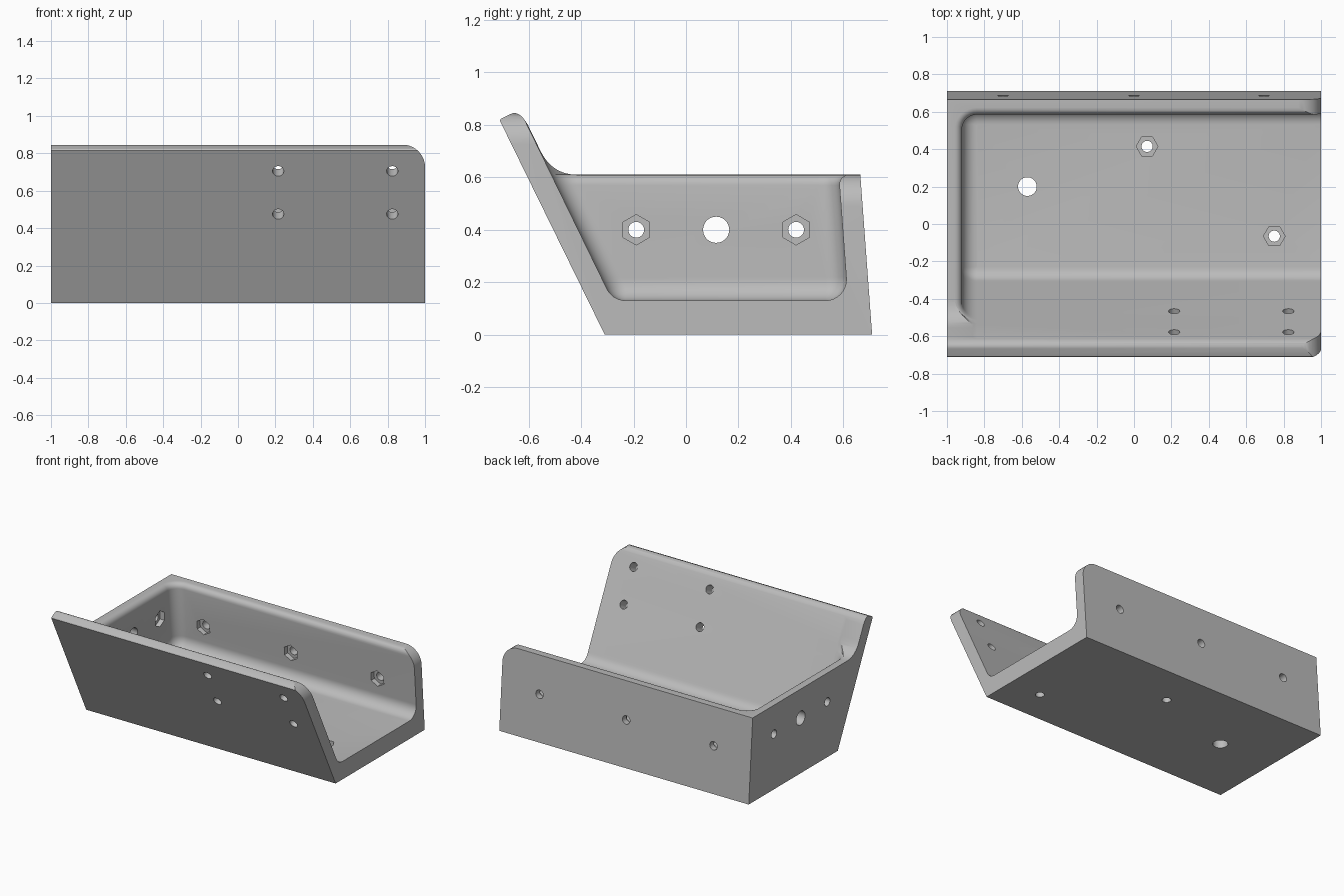
import bpy, bmesh, math
from mathutils import Vector

if "Cube" in bpy.data.objects:
    bpy.data.objects.remove(bpy.data.objects["Cube"])

grey = bpy.data.materials.new("neutral_grey")
grey.diffuse_color = (0.5, 0.5, 0.5, 1)
grey.use_nodes = True
grey.node_tree.nodes["Principled BSDF"].inputs["Base Color"].default_value = grey.diffuse_color

FLOOR, RIM, LEFT = 0.13, 0.61, -0.92      # floor top, rim height, inside of end wall
K_FRONT, K_BACK = 0.487, -0.074           # outward lean of the two long walls


def loft(name, rings):
    """Closed solid through rings of equal point count."""
    bm = bmesh.new()
    vs = [[bm.verts.new(p) for p in ring] for ring in rings]
    n = len(vs[0])
    for a, b in zip(vs, vs[1:]):
        for i in range(n):
            j = (i + 1) % n
            bm.faces.new((a[i], a[j], b[j], b[i]))
    bm.faces.new(vs[0])
    bm.faces.new(vs[-1])
    bmesh.ops.recalc_face_normals(bm, faces=bm.faces)
    me = bpy.data.meshes.new(name)
    bm.to_mesh(me)
    bm.free()
    ob = bpy.data.objects.new(name, me)
    bpy.context.collection.objects.link(ob)
    return ob


def curve(a, c, b, n=8):
    """Rounded corner from a to b, pulled towards c."""
    return [tuple((1-t)**2*p + 2*t*(1-t)*q + t*t*r for p, q, r in zip(a, c, b))
            for t in (i / n for i in range(n + 1))]


def inner_y(z):
    return -0.28 - K_FRONT * (z - FLOOR)


# Tray body: side profile with tall leaning front wall, extruded along x
eps = 0.003
profile = [(-0.31, 0), (0.71, 0), (0.665, RIM)]
profile += curve((-0.415, RIM), (inner_y(RIM) + eps, RIM), (inner_y(0.70) + eps, 0.70))
profile += curve((inner_y(0.80) + eps, 0.80), (-0.636, 0.858), (-0.668, 0.842))
profile += [(-0.706, 0.823), (-0.71, 0.816)]
tray = loft("tray_body", [[(x, y, z) for y, z in profile] for x in (-1, 1)])
tray.data.materials.append(grey)


def wall(h, k, r=0.08):
    """Outward offset of a cavity wall at height h, with a floor fillet."""
    s = math.sqrt(1 + k * k)
    if h < r - r * k / s:
        return r * (k - s) + math.sqrt(max(0, r * r - (h - r) ** 2))
    return k * h


def flare(h, r=0.04):
    """Rounded lip at the rim."""
    a = RIM - FLOOR - r
    if h < a:
        return 0
    if h <= a + r:
        return r - math.sqrt(max(0, r * r - (h - a) ** 2))
    return max(0, r - (h - a - r))


# Cavity: rounded on the closed end, open on the right
heights = [0.08 * (1 - math.cos(i * math.pi / 16)) for i in range(9)]
heights += [0.09] + [0.44 + 0.04 * math.sin(i * math.pi / 12) for i in range(7)]
heights += [0.52, 0.80]
rings = []
for h in heights:
    f = flare(h)
    x0 = LEFT - wall(h, 0) - f
    y0 = -0.28 - wall(h, K_FRONT)
    y1 = 0.618 + wall(h, K_BACK) + (f if h < 0.5 else 0.04)
    r = max(0.004, 0.08 + wall(h, 0) + f)
    ring = [(1.2, y0), (1.2, y1)]
    for cy, start in ((y1 - r, 90), (y0 + r, 180)):
        for i in range(9):
            a = math.radians(start + i * 90 / 8)
            ring.append((x0 + r + r * math.cos(a), cy + r * math.sin(a)))
    rings.append([(x, y, FLOOR + h) for x, y in ring])
cutters = [loft("cavity_cutter", rings)]

# Rounded upper corners of the long walls at the open end
R = 0.12
for top, ya, yb in ((0.846, -0.85, -0.3), (RIM, 0.4, 0.85)):
    pts = [(1.1, top - R), (1.1, top + 0.1), (1 - R, top + 0.1)]
    pts += [(1 - R + R * math.sin(a), top - R + R * math.cos(a))
            for a in (i * math.pi / 20 for i in range(11))]
    cutters.append(loft("corner_cutter", [[(x, y, z) for x, z in pts] for y in (ya, yb)]))


def drill(p, axis, r, a, b, sides=28, up=(0, 0, 1)):
    """Prism cutter along axis from a to b, first vertex towards up."""
    w = Vector(axis).normalized()
    u = Vector(up)
    u = (u - w * u.dot(w)).normalized()
    v = w.cross(u)
    ring = [u * math.cos(t) * r + v * math.sin(t) * r
            for t in (2 * math.pi * i / sides for i in range(sides))]
    cutters.append(loft("hole_cutter", [[Vector(p) + w * d + q for q in ring] for d in (a, b)]))


def nut_hole(p, axis, up=(0, 0, 1), depth=0.035):
    """Bolt hole with a hexagonal pocket, p on the inner surface."""
    drill(p, axis, 0.03, -0.2, 0.1, up=up)
    drill(p, axis, 0.058, -depth, 0.05, 6, up)


# Front wall bolt holes, square to the leaning wall
for x in (0.215, 0.825):
    for z in (0.475, 0.705):
        drill((x, -0.31 - 0.488 * z, z), (0, 1, K_FRONT), 0.03, -0.1, 0.16)

# End wall: two nut pockets and a larger cable hole
for y in (-0.19, 0.42):
    nut_hole((LEFT, y, 0.40), (1, 0, 0))
drill((LEFT, 0.115, 0.40), (1, 0, 0), 0.05, -0.2, 0.1)

# Back wall nut pockets
for x in (-0.70, 0, 0.695):
    nut_hole((x, 0.603, 0.33), (0, -1, K_BACK))

# Floor: two nut pockets and a larger hole
for x, y in ((0.07, 0.415), (0.75, -0.065)):
    nut_hole((x, y, FLOOR), (0, 0, 1), (1, 0, 0))
drill((-0.57, 0.20, FLOOR), (0, 0, 1), 0.05, -0.2, 0.1, up=(1, 0, 0))

# Cut everything and tidy up
bpy.context.view_layer.objects.active = tray
tray.select_set(True)
for c in cutters:
    c.hide_render = True
    m = tray.modifiers.new("cut", 'BOOLEAN')
    m.operation, m.solver, m.object = 'DIFFERENCE', 'EXACT', c
    bpy.ops.object.modifier_apply(modifier=m.name)
    bpy.data.objects.remove(c)
bpy.ops.object.shade_smooth_by_angle(angle=math.radians(30))
